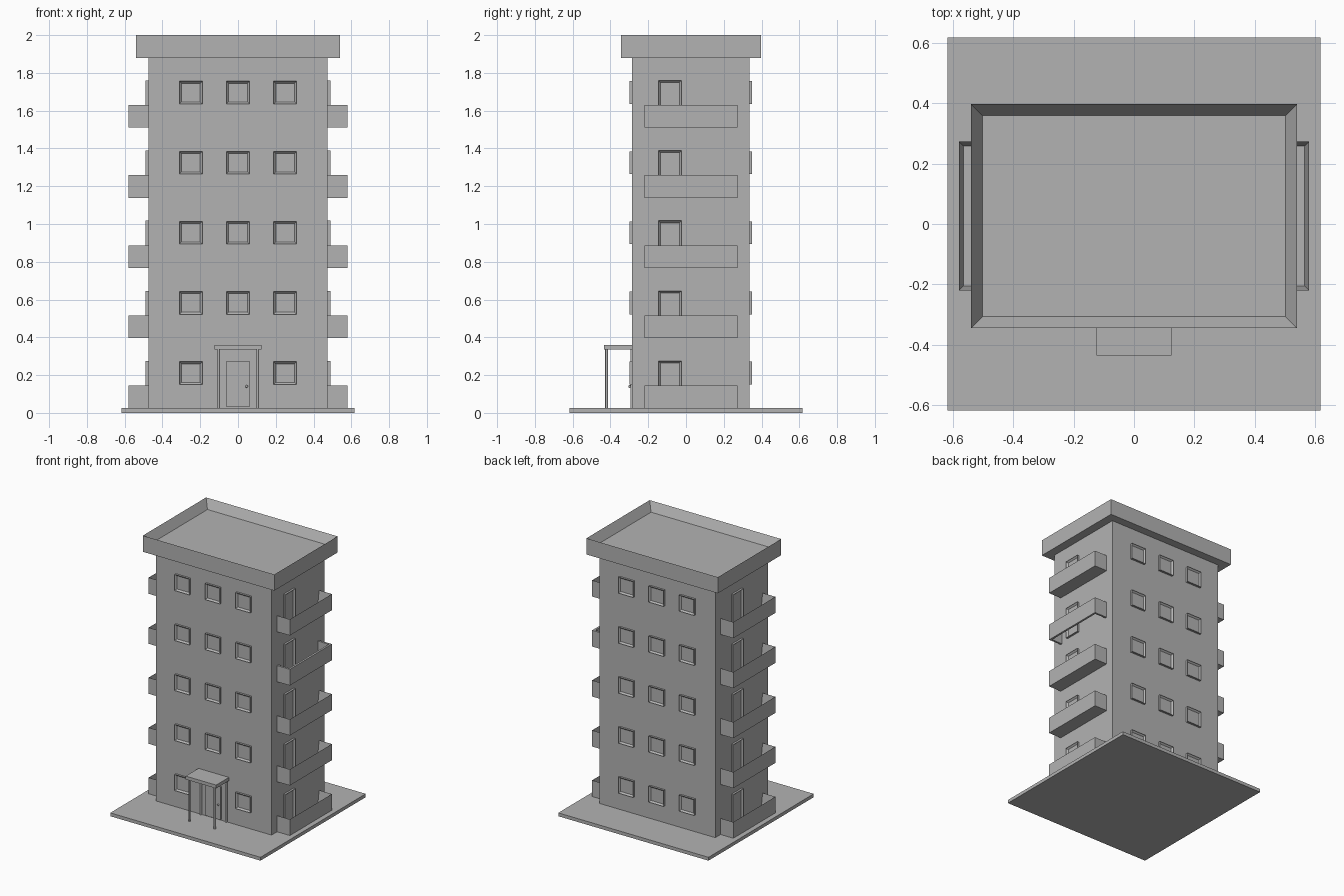
import bpy, bmesh
from mathutils import Vector

old = bpy.data.objects.get("Cube")
if old:
    bpy.data.objects.remove(old)

GRAY = (0.45, 0.45, 0.45, 1)
concrete = bpy.data.materials.new("light gray")
concrete.use_nodes = True
concrete.diffuse_color = GRAY
concrete.node_tree.nodes["Principled BSDF"].inputs["Base Color"].default_value = GRAY


def finish(name, bm):
    bmesh.ops.recalc_face_normals(bm, faces=bm.faces)
    mesh = bpy.data.meshes.new(name)
    bm.to_mesh(mesh)
    bm.free()
    mesh.materials.append(concrete)
    obj = bpy.data.objects.new(name, mesh)
    bpy.context.collection.objects.link(obj)
    return obj


def box_mesh(x, y, z):
    bm = bmesh.new()
    bmesh.ops.create_cube(bm, size=1)
    for v in bm.verts:
        v.co = [r[0] if c < 0 else r[1] for c, r in zip(v.co, (x, y, z))]
    bm.normal_update()
    return bm


def facing(bm, direction):
    return max(bm.faces, key=lambda f: f.normal.dot(Vector(direction)))


def box(name, x, y, z, direction=None, rim=0, depth=0):
    """Box, with an optional rimmed recess on the face pointing along direction."""
    bm = box_mesh(x, y, z)
    if direction:
        face = facing(bm, direction)
        bmesh.ops.inset_region(bm, faces=[face], thickness=rim, use_even_offset=True)
        bmesh.ops.translate(bm, verts=face.verts, vec=-Vector(direction) * depth)
    return finish(name, bm)


def open_tray(name, x, y, z, rim):
    """Parapet ring without a floor."""
    bm = box_mesh(x, y, z)
    ends = [facing(bm, (0, 0, 1)), facing(bm, (0, 0, -1))]
    for face in ends:
        bmesh.ops.inset_region(bm, faces=[face], thickness=rim, use_even_offset=True)
    edges = [e for face in ends for e in face.edges]
    bmesh.ops.delete(bm, geom=ends, context='FACES_ONLY')
    bmesh.ops.bridge_loops(bm, edges=edges)
    return finish(name, bm)


def cylinder(name, radius, height, location, sides=16):
    bm = bmesh.new()
    bmesh.ops.create_cone(bm, cap_ends=True, segments=sides, radius1=radius,
                          radius2=radius, depth=height)
    obj = finish(name, bm)
    obj.location = location
    return obj


# Main masses
GROUND = 0.025
FRONT, BACK, SIDE = -0.285, 0.335, 0.475
box("ground_slab", (-0.617, 0.617), (-0.617, 0.617), (0, GROUND))
box("tower", (-SIDE, SIDE), (FRONT, BACK), (GROUND, 1.88))
box("roof_parapet", (-0.54, 0.54), (-0.345, 0.397), (1.88, 2), (0, 0, 1), 0.038, 0.065)

# Floors: windows front and back, balcony and door on both sides
for floor in range(5):
    base = GROUND + floor * 0.3712
    level = str(floor + 1)
    z = (base + 0.126, base + 0.246)
    for col in (-1, 0, 1):
        x = (col * 0.25 - 0.061, col * 0.25 + 0.061)
        if floor or col:
            box("front_window_" + level, x, (FRONT - 0.015, FRONT + 0.01), z,
                (0, -1, 0), 0.011, 0.012)
        box("back_window_" + level, x, (BACK - 0.01, BACK + 0.015), z,
            (0, 1, 0), 0.011, 0.012)
    for s, side in ((1, "left"), (-1, "right")):
        outer = sorted((s * 0.46, s * 0.58))
        rail = (base, base + 0.12)
        if floor == 3 and s == 1:
            open_tray("left_balcony_4", outer, (-0.22, 0.273), rail, 0.015)
        else:
            box(side + "_balcony_" + level, outer, (-0.22, 0.273), rail,
                (0, 0, 1), 0.015, 0.105)
        box(side + "_balcony_door_" + level, sorted((s * 0.465, s * 0.49)),
            sorted((s * -0.146, s * -0.024)), (base + 0.015, base + 0.25),
            (s, 0, 0), 0.011, 0.012)

# Entrance
box("entrance_door", (-0.062, 0.062), (FRONT - 0.008, FRONT), (0.03, 0.275))
bm = bmesh.new()
bmesh.ops.create_uvsphere(bm, u_segments=12, v_segments=8, radius=0.007)
knob = finish("door_knob", bm)
knob.location = (0.046, FRONT - 0.013, 0.14)
for face in knob.data.polygons:
    face.use_smooth = True
box("entrance_canopy", (-0.125, 0.125), (-0.435, FRONT), (0.335, 0.36))
for x in (-0.104, 0.104):
    for y in (-0.42, -0.287):
        cylinder("canopy_post", 0.008, 0.31, (x, y, 0.18))
